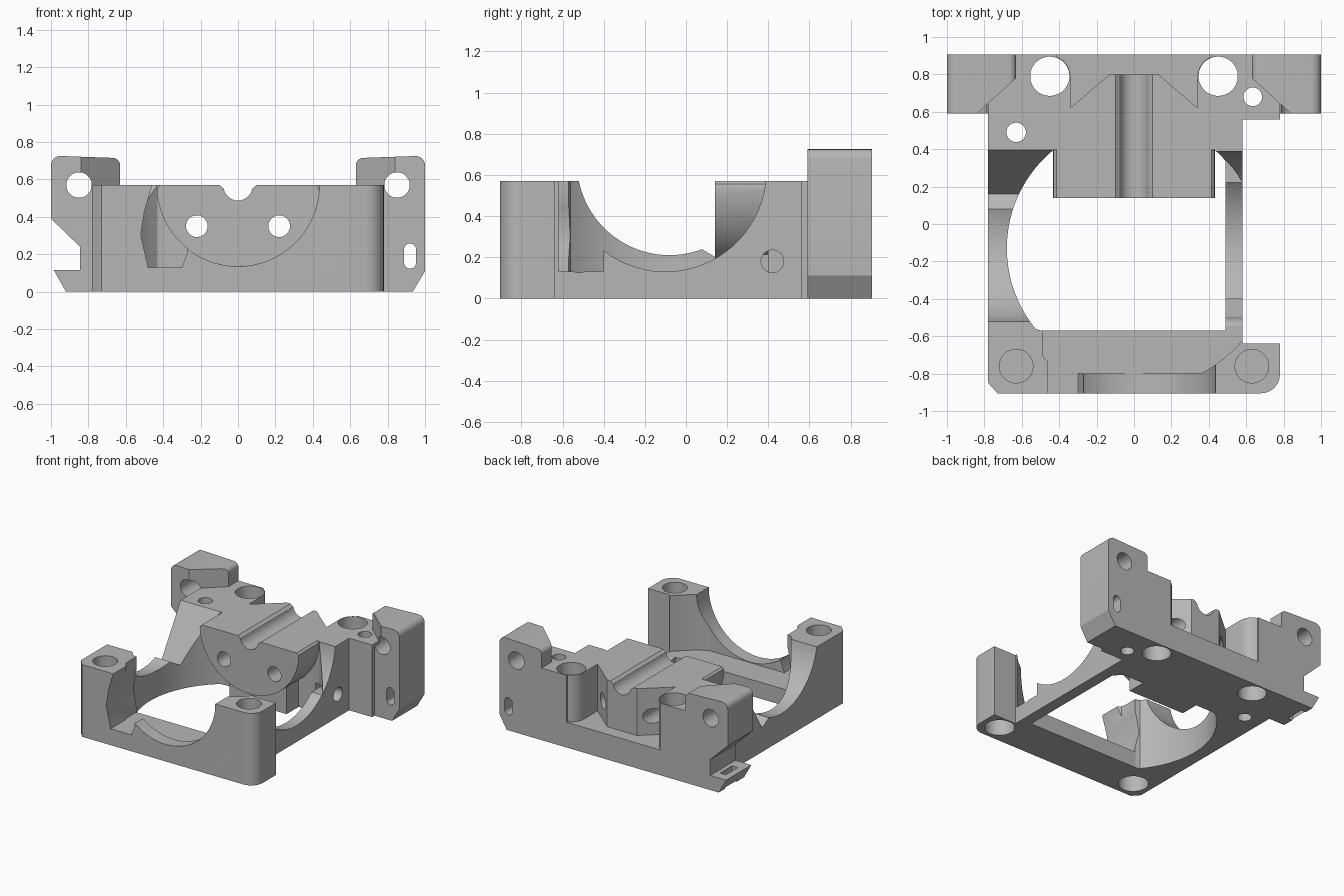
import bpy, bmesh, math

cube = bpy.data.objects.get("Cube")
if cube:
    bpy.data.objects.remove(cube, do_unlink=True)

grey = bpy.data.materials.new("plain grey")
grey.use_nodes = True
colour = (0.47, 0.47, 0.47, 1)
grey.diffuse_color = colour
grey.node_tree.nodes["Principled BSDF"].inputs["Base Color"].default_value = colour


def prism(name, outline, axis, low, high):
    """Extrude a 2D outline along an axis: x uses (y, z), y uses (x, z), z uses (x, y)."""
    place = {"x": lambda a, b, t: (t, a, b),
             "y": lambda a, b, t: (a, t, b),
             "z": lambda a, b, t: (a, b, t)}[axis]
    bm = bmesh.new()
    ends = [[bm.verts.new(place(a, b, t)) for a, b in outline] for t in (low, high)]
    count = len(outline)
    for end in ends:
        bm.faces.new(end)
    for i in range(count):
        j = (i + 1) % count
        bm.faces.new((ends[0][i], ends[0][j], ends[1][j], ends[1][i]))
    bmesh.ops.recalc_face_normals(bm, faces=bm.faces)
    mesh = bpy.data.meshes.new(name)
    bm.to_mesh(mesh)
    bm.free()
    mesh.materials.append(grey)
    obj = bpy.data.objects.new(name, mesh)
    bpy.context.collection.objects.link(obj)
    return obj


def rect(a0, a1, b0, b1):
    return [(a0, b0), (a1, b0), (a1, b1), (a0, b1)]


def circle(a, b, r, sides=40, amin=-9, amax=9, bmin=-9, bmax=9):
    """Circle outline flattened against optional limits, without repeated points."""
    points = []
    for i in range(sides):
        t = math.tau * (i + 0.5) / sides
        p = (min(max(a + r * math.cos(t), amin), amax),
             min(max(b + r * math.sin(t), bmin), bmax))
        if p not in points:
            points.append(p)
    return points


def arc(a, b, r, start, end, steps=6):
    angles = [math.radians(start + (end - start) * i / steps) for i in range(steps + 1)]
    return [(a + r * math.cos(t), b + r * math.sin(t)) for t in angles]


def combine(target, other, operation):
    mod = target.modifiers.new("shape", "BOOLEAN")
    mod.operation = operation
    mod.solver = "EXACT"
    mod.object = other
    bpy.context.view_layer.objects.active = target
    bpy.ops.object.modifier_apply(modifier=mod.name)
    bpy.data.objects.remove(other, do_unlink=True)


def cut(target, outline, axis, low, high):
    combine(target, prism("cutter", outline, axis, low, high), "DIFFERENCE")


def add(target, outline, axis, low, high):
    combine(target, prism("addition", outline, axis, low, high), "UNION")


# Frame block with one rounded and one chamfered front corner, notched on the left side
TOP, BACK = 0.57, 0.905
outline = [(-0.78, -0.85), (-0.73, -BACK)] + arc(0.68, -0.805, 0.1, -90, 0)
outline += [(0.78, -0.64), (0.58, -0.64), (0.58, 0.56), (0.78, 0.56), (0.78, BACK), (-0.78, BACK)]
frame = prism("carriage_frame", outline, "z", 0, TOP)

# Round central window, narrower at the bottom
cut(frame, circle(0, -0.13, 0.68, 96, amax=0.49, bmin=-0.57, bmax=0.4), "z", -0.1, 0.8)
cut(frame, circle(0, -0.13, 0.68, 96, amax=0.65, bmin=-0.57, bmax=0.4), "z", 0.25, 0.8)
cut(frame, circle(0, -0.13, 0.76, 96, amin=-0.49, amax=0.6, bmin=-0.8, bmax=-0.4),
    "z", 0.13, 0.8)

# Side wall scoops
cut(frame, circle(-0.1, 0.62, 0.49, 72), "x", 0.4, 0.9)
cut(frame, circle(-0.08, 0.66, 0.45, 72), "x", -0.9, -0.4)
cut(frame, [(0, 0.4), (0.08, 0.238), (0.16, 0.19), (0.4, 0.575), (0.4, 0.8), (0, 0.8)],
    "x", -0.9, -0.4)

# Front lip scoop and its side relief
cut(frame, circle(0, TOP, 0.435, 72), "y", -1, -0.7)
cut(frame, [(-0.48, 0.13), (-0.3, 0.13), (-0.27, 0.21), (-0.27, 0.7), (-0.42, 0.7),
            (-0.5, 0.43), (-0.52, 0.3)], "y", -1, -0.55)

# Rear pocket between the two bosses
pocket = [(0.34, 0.62), (0.13, 0.8), (-0.13, 0.8), (-0.34, 0.62)]
pocket += arc(-0.45, 0.79, 0.11, 0, 70) + [(-0.41, 1), (0.41, 1)]
pocket += arc(0.45, 0.79, 0.11, 110, 180)
cut(frame, pocket, "z", 0.2, 0.8)

# Half round central bearing block and its stem
block = [(0.43, TOP - 0.015), (0.415, TOP), (-0.415, TOP), (-0.43, TOP - 0.015)]
block += arc(0, TOP, 0.435, 185, 355, 36)
add(frame, block, "y", 0.14, 0.45)
add(frame, rect(-0.25, 0.25, 0, 0.3), "y", 0.25, 0.45)
groove = [(0.1, 0.7), (0.1, TOP)] + arc(0, TOP - 0.005, 0.078, -10, -170, 14)
cut(frame, groove + [(-0.1, TOP), (-0.1, 0.7)], "y", 0, 0.95)

# Rear mounting ears
EAR = 0.725
right_ear = arc(-0.95, EAR - 0.05, 0.05, 180, 90) + arc(-0.67, EAR - 0.05, 0.04, 90, 0)
right_ear += [(-0.63, 0.4), (-0.7, 0), (-0.92, 0), (-0.985, 0.115), (-0.845, 0.115),
              (-0.845, 0.24), (-1, 0.39)]
left_ear = arc(0.95, EAR - 0.05, 0.05, 0, 90) + arc(0.67, EAR - 0.05, 0.04, 90, 180)
left_ear += [(0.63, 0.4), (0.7, 0), (0.935, 0), (1, 0.11)]
for side, profile in ((-1, right_ear), (1, left_ear)):
    ear = prism("ear", profile, "y", 0.59, BACK)
    bevel_cut = [(side * 0.5, 0.5), (side * 0.84, 0.5), (side * 0.84, 0.59),
                 (side * 0.63, 0.78), (side * 0.5, 0.78)]
    cut(ear, bevel_cut, "z", TOP - 0.02, 0.9)
    combine(frame, ear, "UNION")

# Mirrored holes
for side in (-1, 1):
    cut(frame, circle(side * 0.85, 0.57, 0.068), "y", 0.5, 1)
    cut(frame, circle(side * 0.45, 0.79, 0.105), "z", -0.1, 0.8)
    cut(frame, circle(side * 0.22, 0.35, 0.058), "y", 0.1, 1)
    cut(frame, circle(side * 0.63, -0.76, 0.09), "z", 0.42, 0.8)
    cut(frame, circle(side * 0.63, -0.76, 0.11), "z", -0.1, 0.15)

# Small bolt holes, cross holes and slots
cut(frame, circle(-0.63, 0.49, 0.052), "z", -0.1, 0.8)
cut(frame, circle(0.635, 0.68, 0.05), "z", -0.1, 0.8)
for y in (-0.52, 0.42):
    cut(frame, circle(y, 0.18, 0.055), "x", 0.4, 0.7)
slot = arc(0.92, 0.225, 0.033, 0, 180) + arc(0.92, 0.155, 0.033, 180, 360)
cut(frame, slot, "y", 0.5, 1)
cut(frame, rect(-0.93, -0.88, 0.68, 0.83), "z", -0.1, 0.18)

# Smooth curved walls while keeping machined edges crisp
frame.select_set(True)
bpy.context.view_layer.objects.active = frame
bpy.ops.object.shade_smooth_by_angle(angle=math.radians(25))
